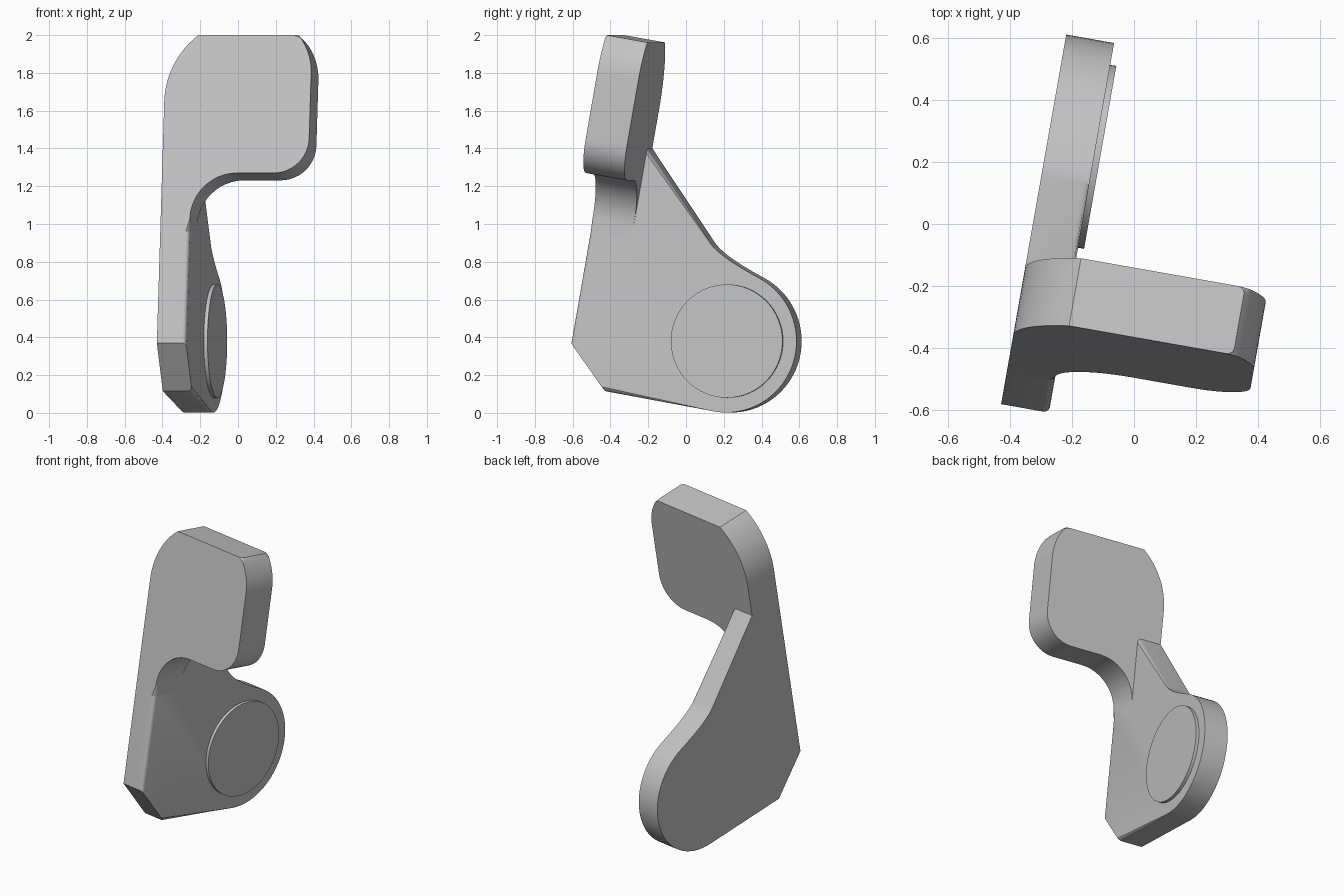
import bpy
import bmesh
from math import sin, cos, radians
from mathutils import Matrix, Vector

if "Cube" in bpy.data.objects:
    bpy.data.objects.remove(bpy.data.objects["Cube"], do_unlink=True)

# Single light grey finish
grey = bpy.data.materials.new("light grey")
grey.use_nodes = True
colour = (0.55, 0.55, 0.55, 1)
grey.diffuse_color = colour
for node in grey.node_tree.nodes:
    if node.type == "BSDF_PRINCIPLED":
        node.inputs["Base Color"].default_value = colour

TILT = radians(10)
YAW = Matrix.Rotation(radians(-10), 4, "Z")
INNER, OUTER = -0.165, -0.322      # faces of the side plate
THICK = 0.225                      # thickness of the flap
SEAM = 0.6                         # where the flap grows out of the plate


def arc(cx, cy, r, start, end, n=12):
    angles = [radians(start + (end - start) * i / n) for i in range(n + 1)]
    return [(cx + r * cos(a), cy + r * sin(a)) for a in angles]


def curve(a, b, c, n=10):
    a, b, c = Vector(a), Vector(b), Vector(c)
    ts = [i / n for i in range(1, n + 1)]
    return [tuple(a * (1 - t) ** 2 + b * 2 * t * (1 - t) + c * t * t) for t in ts]


def axes(x, y, z, origin):
    return Matrix((x, y, z)).transposed().to_4x4(), Matrix.Translation(origin)


def prism(name, outline, depth, frame, top_rim=(), bottom_rim=(), bevel=0.02):
    """Extrude an outline and round the listed rim edges."""
    bm = bmesh.new()
    low = [bm.verts.new((x, y, 0)) for x, y in outline]
    high = [bm.verts.new((x, y, depth)) for x, y in outline]
    bm.faces.new(low[::-1])
    bm.faces.new(high)
    n = len(outline)
    for i in range(n):
        j = (i + 1) % n
        bm.faces.new((low[i], low[j], high[j], high[i]))
    rims = [bm.edges.get((ring[i], ring[(i + 1) % n]))
            for ring, picks in ((high, top_rim), (low, bottom_rim)) for i in picks]
    if rims:
        bmesh.ops.bevel(bm, geom=rims, offset=bevel, segments=3, profile=0.5,
                        affect="EDGES", clamp_overlap=False)
    bmesh.ops.recalc_face_normals(bm, faces=bm.faces)
    mesh = bpy.data.meshes.new(name)
    bm.to_mesh(mesh)
    bm.free()
    mesh.materials.append(grey)
    obj = bpy.data.objects.new(name, mesh)
    bpy.context.collection.objects.link(obj)
    rotation, shift = frame
    obj.matrix_world = YAW @ shift @ rotation
    bpy.ops.object.select_all(action="DESELECT")
    obj.select_set(True)
    bpy.context.view_layer.objects.active = obj
    bpy.ops.object.shade_smooth_by_angle(angle=radians(32))
    return obj


def leaning(w, d):
    """Side-profile point at height w up the leaning front and depth d behind it."""
    return (-0.648 + w * sin(TILT) + d * cos(TILT),
            0.37 + w * cos(TILT) - d * sin(TILT))


# Side plate: chamfered foot, round end, sloping back and a notch for the flap
round_end = arc(0.187, 0.38, 0.378, -100, 62, 36)
plate = [leaning(0, 0), (-0.466, 0.115)] + round_end
plate += curve(round_end[-1], (0.148, 0.829), (0.10, 0.90))
plate += [leaning(1.112, 0.2), leaning(SEAM, 0.2), leaning(SEAM, 0)]
count = len(plate)
plate_rim = list(range(1, count - 3)) + [count - 1]
side_axes = ((0, 1, 0), (0, 0, 1), (1, 0, 0))
prism("side_plate", plate, INNER - OUTER,
      axes(*side_axes, (OUTER, 0, 0)), top_rim=plate_rim)

# Flap: neck, hollow fillet, rounded corners and a flat top
flap = [(OUTER, SEAM), (INNER, SEAM)]
flap += arc(0.08, 0.669, 0.245, 180, 90)
flap += arc(0.278, 1.099, 0.185, -90, 0)
flap += arc(0.143, 1.451, 0.32, 0, 39.7)
flap_rim = range(1, len(flap) - 1)
flap += arc(0.13, 1.30, 0.452, 128.2, 180)
back_y, back_z = leaning(0, THICK)
prism("flap", flap, THICK,
      axes((1, 0, 0), (0, sin(TILT), cos(TILT)), (0, -cos(TILT), sin(TILT)),
           (0, back_y, back_z)),
      top_rim=flap_rim, bottom_rim=flap_rim)

# Raised round pad on the inner face
prism("round_pad", arc(0.193, 0.38, 0.30, 0, 360, 64)[:-1], 0.03,
      axes(*side_axes, (INNER - 0.01, 0, 0)))
